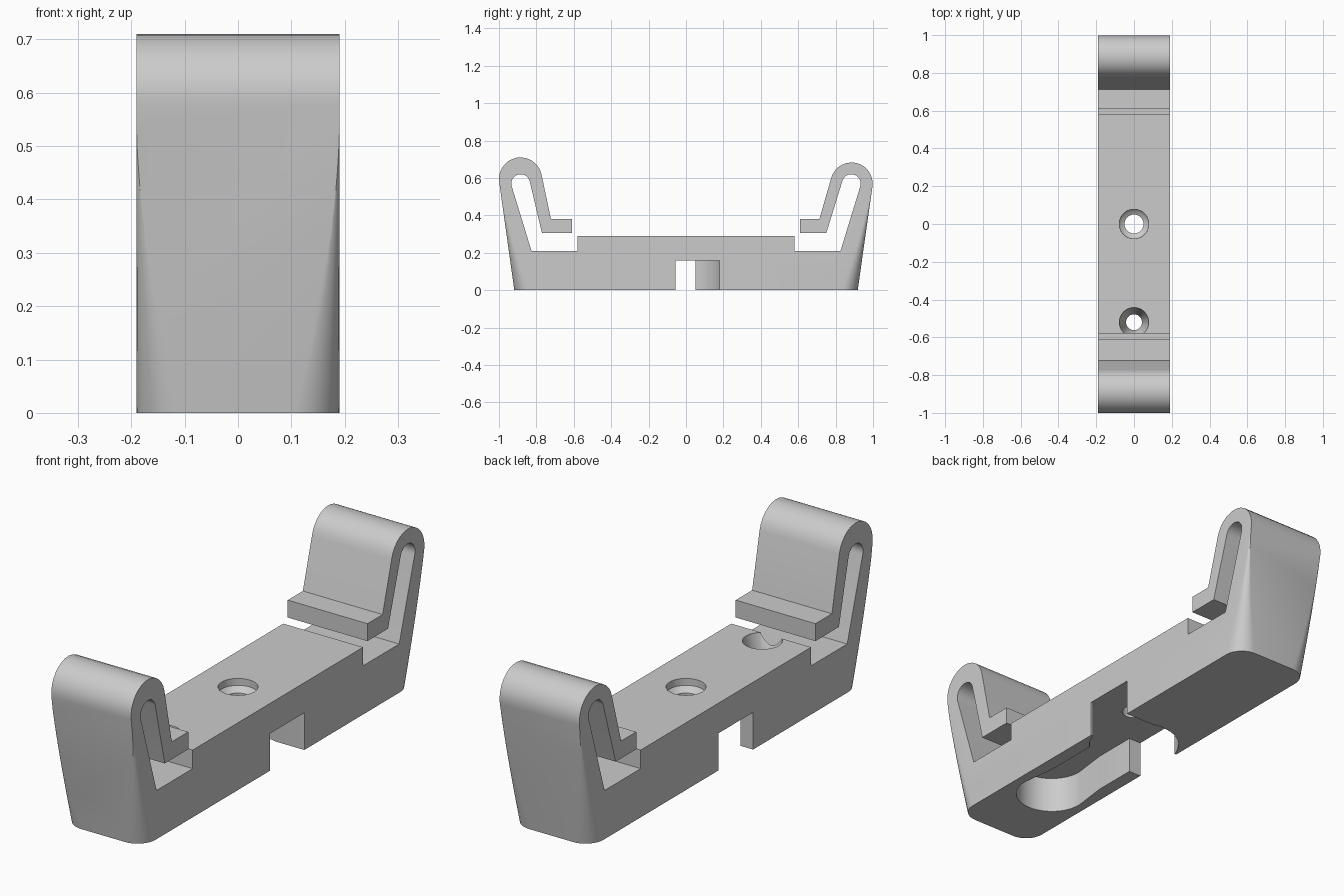
import bpy
import bmesh
from math import radians, cos, sin, pi

if "Cube" in bpy.data.objects:
    bpy.data.objects.remove(bpy.data.objects["Cube"])

HALF = 0.19       # half width of the part
CEIL = 0.16       # depth of the underside recess

grey = bpy.data.materials.new("plain_grey")
grey.use_nodes = True
grey.diffuse_color = (0.6, 0.6, 0.6, 1)
grey.node_tree.nodes["Principled BSDF"].inputs["Base Color"].default_value = (0.6, 0.6, 0.6, 1)


def arc(cx, cy, r, a0, a1, n=14):
    angles = [radians(a0 + (a1 - a0) * i / n) for i in range(n + 1)]
    return [(cx + r * cos(a), cy + r * sin(a)) for a in angles]


def loft(name, rings):
    """Closed solid through rings that have equal point counts."""
    bm = bmesh.new()
    loops = [[bm.verts.new(p) for p in ring] for ring in rings]
    for a, b in zip(loops, loops[1:]):
        for i in range(len(a)):
            j = (i + 1) % len(a)
            bm.faces.new((a[i], a[j], b[j], b[i]))
    bm.faces.new(loops[0])
    bm.faces.new(loops[-1])
    bmesh.ops.recalc_face_normals(bm, faces=bm.faces)
    mesh = bpy.data.meshes.new(name)
    bm.to_mesh(mesh)
    bm.free()
    mesh.materials.append(grey)
    obj = bpy.data.objects.new(name, mesh)
    bpy.context.collection.objects.link(obj)
    return obj


def prism(name, outline, z0, z1):
    return loft(name, [[(x, y, z) for x, y in outline] for z in (z0, z1)])


def box(name, x0, x1, y0, y1):
    return prism(name, [(x0, y0), (x1, y0), (x1, y1), (x0, y1)], -0.1, CEIL)


def cone(name, y, steps):
    """Round cutter from (radius, height) steps."""
    return loft(name, [[(px, py, z) for px, py in arc(0, y, r, 0, 352.5, 47)]
                       for r, z in steps])


def clip(cz, r, step_out, step_in):
    """Side profile of one end on +y, from outer foot to inner floor."""
    return ([(0.918, 0)]
            + arc(0.885, cz, r, -8, 168)
            + [(step_out, 0.38), (0.61, 0.38), (0.61, 0.305), (step_in, 0.305)]
            + arc(0.884, 0.57, 0.05, 167, -17)
            + [(0.826, 0.21), (0.58, 0.21), (0.58, 0.29)])


# Body with both spring clips, as one extruded side profile
back = clip(0.57, 0.113, 0.713, 0.75)
front = [(-y, z) for y, z in reversed(clip(0.595, 0.115, 0.722, 0.77))]
profile = back + front
body = loft("clip_bracket", [[(x, y, z) for y, z in profile] for x in (-HALF, HALF)])

cutters = []

# Underside twist-lock recess: disc, cross channel and two opposite notches
cutters += [
    prism("recess_disc", arc(0, 0, 0.188, 0, 352.5, 47), -0.1, CEIL),
    box("recess_channel", -0.3, 0.3, -0.055, 0.05),
    box("recess_notch_left", 0, 0.3, 0, 0.18),
    box("recess_notch_right", -0.3, 0, -0.185, 0),
]

# Long rounded slot towards the front
slot = arc(0, -0.54, 0.15, 180, 360, 24) + [(0.13, -0.38), (0.13, -0.1),
                                            (-0.13, -0.1), (-0.13, -0.38)]
cutters.append(prism("front_slot", slot, -0.1, CEIL))

# Screw holes: countersunk at the front, counterbored in the middle
cutters.append(cone("front_screw_hole", -0.52,
                    [(0.042, 0.1), (0.042, 0.21), (0.078, 0.285), (0.078, 0.4)]))
cutters.append(cone("middle_screw_hole", 0,
                    [(0.05, 0.1), (0.05, 0.24), (0.07, 0.25), (0.078, 0.26), (0.078, 0.4)]))

# Corner rounding that fades out upward
for sx in (-1, 1):
    for sy in (-1, 1):
        rings = []
        for i in range(-1, 13):
            z = 0.045 * i
            edge = 0.918 + 0.145 * z
            r = 0.085 * (1 - z / 0.6) ** 1.5
            curve = arc(HALF - r, edge - r, r, 0, 90, 8)
            ring = [(HALF + 0.03, edge - r)] + curve + [(HALF - r, edge + 0.03),
                                                        (HALF + 0.03, edge + 0.03)]
            rings.append([(sx * x, sy * y, z) for x, y in ring])
        cutters.append(loft("corner_rounding", rings))

# Cut everything, then discard the cutters
bpy.context.view_layer.objects.active = body
body.select_set(True)
for cutter in cutters:
    cutter.hide_render = True
    mod = body.modifiers.new("cut", 'BOOLEAN')
    mod.operation = 'DIFFERENCE'
    mod.solver = 'EXACT'
    mod.object = cutter
    bpy.ops.object.modifier_apply(modifier=mod.name)
    bpy.data.objects.remove(cutter)

bpy.ops.object.shade_smooth_by_angle(angle=pi / 7)
